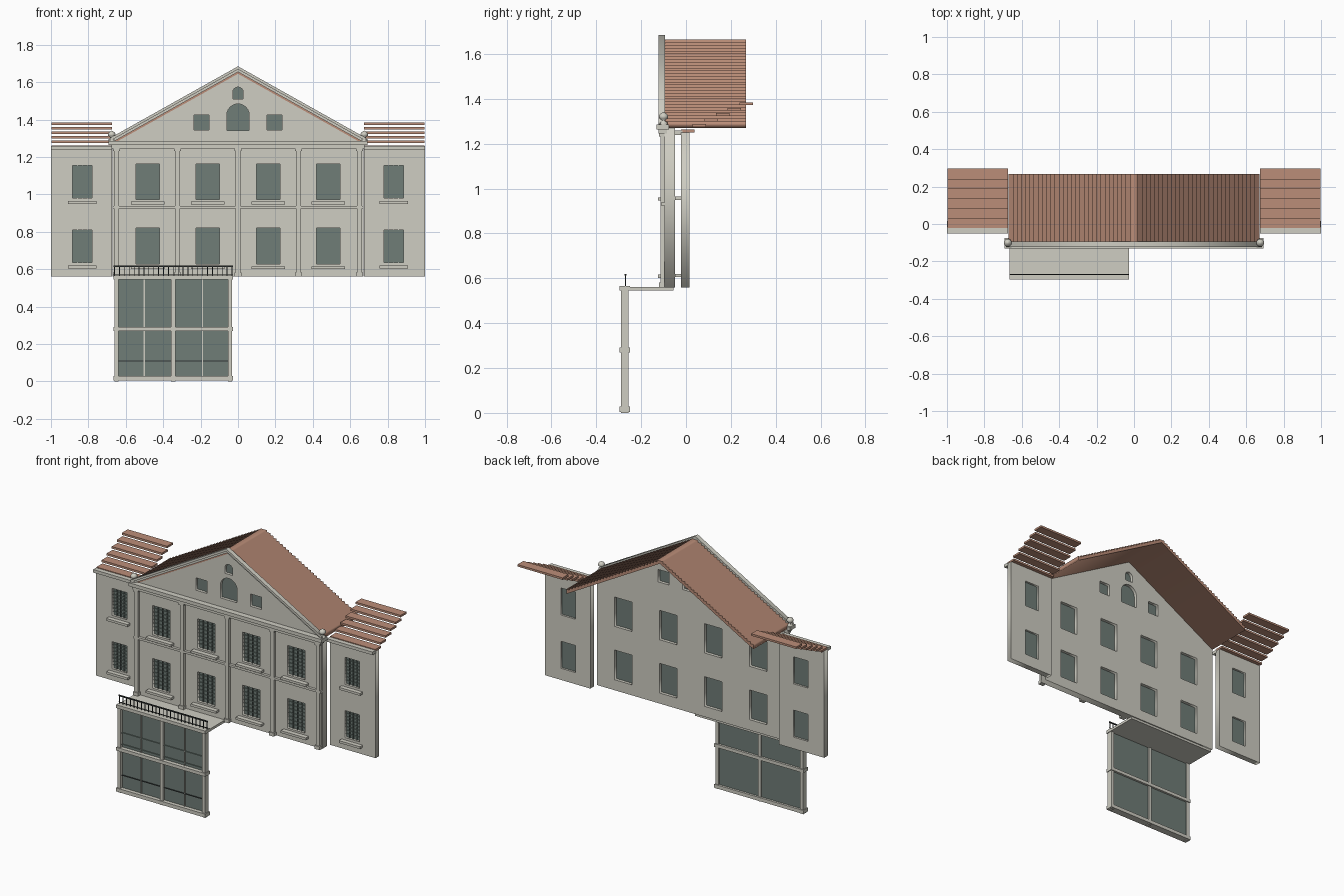
import bpy, bmesh, math
from mathutils import Matrix

if "Cube" in bpy.data.objects:
    bpy.data.objects.remove(bpy.data.objects["Cube"])


def material(name, rgb):
    m = bpy.data.materials.new(name)
    m.use_nodes = True
    m.diffuse_color = (*rgb, 1)
    m.node_tree.nodes["Principled BSDF"].inputs["Base Color"].default_value = (*rgb, 1)
    return m


STONE = material("pale stone", (0.62, 0.61, 0.54))
TILE = material("terracotta", (0.50, 0.27, 0.19))
GLASS = material("grey green glass", (0.16, 0.205, 0.185))
IRON = material("dark iron", (0.03, 0.035, 0.035))


def add_object(name, mesh, mat):
    mesh.materials.clear()
    mesh.materials.append(mat)
    ob = bpy.data.objects.new(name, mesh)
    bpy.context.scene.collection.objects.link(ob)
    return ob


def boxes(name, mat, items):
    """One object from boxes given as x0, x1, y0, y1, z0, z1."""
    bm = bmesh.new()
    for x0, x1, y0, y1, z0, z1 in items:
        place = Matrix.Translation(((x0 + x1) / 2, (y0 + y1) / 2, (z0 + z1) / 2))
        size = Matrix.Diagonal((x1 - x0, y1 - y0, z1 - z0, 1))
        bmesh.ops.create_cube(bm, size=1, matrix=place @ size)
    mesh = bpy.data.meshes.new(name)
    bm.to_mesh(mesh)
    bm.free()
    return add_object(name, mesh, mat)


def panel(name, mat, loops, y0, y1):
    """Upright plate from x-z outlines; inner outlines become holes."""
    curve = bpy.data.curves.new(name, 'CURVE')
    curve.dimensions = '2D'
    curve.fill_mode = 'BOTH'
    curve.extrude = (y1 - y0) / 2
    for loop in loops:
        sp = curve.splines.new('POLY')
        sp.points.add(len(loop) - 1)
        for p, (x, z) in zip(sp.points, loop):
            p.co = (x, z, 0, 1)
        sp.use_cyclic_u = True
    temp = bpy.data.objects.new(name + "_outline", curve)
    bpy.context.scene.collection.objects.link(temp)
    graph = bpy.context.evaluated_depsgraph_get()
    mesh = bpy.data.meshes.new_from_object(temp.evaluated_get(graph))
    bpy.data.objects.remove(temp)
    mesh.transform(Matrix.Translation((0, (y0 + y1) / 2, 0)) @ Matrix.Rotation(math.pi / 2, 4, 'X'))
    mesh.name = name
    return add_object(name, mesh, mat)


def rect(x0, x1, z0, z1):
    return [(x0, z0), (x1, z0), (x1, z1), (x0, z1)]


def arch(r, z0, spring, n=12):
    top = [(r * math.cos(math.pi * i / n), spring + r * math.sin(math.pi * i / n)) for i in range(n + 1)]
    return [(-r, z0), (r, z0)] + top


def grille(x0, x1, y, z0, z1, cols=4, rows=8):
    """Thin glazing bars over one window."""
    t = 0.002
    out = []
    for i in range(1, cols):
        x = x0 + (x1 - x0) * i / cols
        out.append((x - t, x + t, y - 0.008, y, z0, z1))
    for j in range(1, rows):
        z = z0 + (z1 - z0) * j / rows
        out.append((x0, x1, y - 0.006, y, z - t, z + t))
    return out


# Central block with gable
SLOPE = 0.56
EAVE, APEX, HALF = 1.27, 1.645, 0.67
FLOORS = [(0.628, 0.82), (0.973, 1.163)]
main_windows = [(c - 0.063, c + 0.063, z0, z1)
                for c in (-0.483, -0.161, 0.161, 0.483) for z0, z1 in FLOORS]
gable_holes = [rect(s * 0.195 - 0.04, s * 0.195 + 0.04, 1.345, 1.425) for s in (-1, 1)]
gable_holes += [arch(0.06, 1.342, 1.424), arch(0.028, 1.51, 1.546)]
outline = [(-HALF, 0.56), (HALF, 0.56), (HALF, EAVE), (0, APEX), (-HALF, EAVE)]
panel("central_wall", STONE, [outline] + [rect(*w) for w in main_windows] + gable_holes, -0.095, -0.048)
for i, hole in enumerate(gable_holes):
    panel(f"gable_glass_{i + 1}", GLASS, [hole], -0.076, -0.068)
boxes("main_glass", GLASS, [(x0, x1, -0.076, -0.068, z0, z1) for x0, x1, z0, z1 in main_windows])
boxes("main_glazing_bars", GLASS, sum([grille(x0, x1, -0.076, z0, z1) for x0, x1, z0, z1 in main_windows], []))
boxes("main_sills", STONE, [(x0 - 0.027, x1 + 0.027, -0.125, -0.09, z0 - 0.027, z0 - 0.012)
                            for x0, x1, z0, z1 in main_windows])

# Pilasters with bases and capitals, and the bands between them
pilasters = []
for c in (-0.65, -0.323, 0, 0.323, 0.65):
    pilasters += [(c - 0.013, c + 0.013, -0.114, -0.09, 0.56, 1.25),
                  (c - 0.018, c + 0.018, -0.12, -0.09, 0.56, 0.582),
                  (c - 0.018, c + 0.018, -0.12, -0.09, 1.232, 1.25)]
boxes("pilasters", STONE, pilasters)
boxes("floor_band", STONE, [(-HALF, HALF, -0.112, -0.09, 0.924, 0.938)])
boxes("main_cornice", STONE, [(-0.675, 0.675, -0.122, -0.085, 1.245, 1.264),
                              (-0.692, 0.692, -0.132, -0.075, 1.264, 1.286)])

# Raking trim of the pediment, in two steps
for name, low, high, y0 in (("raking_trim_upper", 0.024, 0.04, -0.122), ("raking_trim_lower", 0.01, 0.024, -0.113)):
    w = 0.685
    panel(name, STONE, [[(-w, APEX + low - SLOPE * w), (0, APEX + low), (w, APEX + low - SLOPE * w),
                         (w, APEX + high - SLOPE * w), (0, APEX + high), (-w, APEX + high - SLOPE * w)]],
          y0, -0.093)

# Stepped tile roof: each course steps down the slope
COURSES = 30
right = []
for i in range(COURSES):
    xa, xb = HALF * i / COURSES, HALF * (i + 1) / COURSES
    right += [(xa, APEX + 0.018 - SLOPE * xa), (xb, APEX + 0.031 - SLOPE * xb)]
left = [(-x, z) for x, z in reversed(right)]
under = [(HALF, EAVE), (0, APEX), (-HALF, EAVE)]
panel("main_roof", TILE, [left[:-1] + right + under], -0.097, 0.267)

# Corner finials
profile = [(0.018, 0), (0.018, 0.01), (0.009, 0.014), (0.009, 0.02), (0.019, 0.028),
           (0.021, 0.037), (0.016, 0.047), (0.006, 0.053), (0, 0.056)]
for side, s in (("left", 1), ("right", -1)):
    bm = bmesh.new()
    ring = [bm.verts.new((r, 0, z)) for r, z in profile]
    edges = [bm.edges.new(p) for p in zip(ring, ring[1:])]
    bmesh.ops.spin(bm, geom=ring + edges, cent=(0, 0, 0), axis=(0, 0, 1), angle=math.tau, steps=16)
    bmesh.ops.remove_doubles(bm, verts=bm.verts, dist=0.0001)
    bmesh.ops.recalc_face_normals(bm, faces=bm.faces)
    for f in bm.faces:
        f.smooth = True
    mesh = bpy.data.meshes.new("finial")
    bm.to_mesh(mesh)
    bm.free()
    add_object(f"{side}_finial", mesh, STONE).location = (s * 0.675, -0.1, 1.285)

# Side wings with windows, sills, cornice and plank roof
for side, s in (("left", 1), ("right", -1)):
    def span(a, b):
        return (a, b) if s > 0 else (-b, -a)
    wx = span(0.78, 0.885)
    wins = [(0.635, 0.81), (0.98, 1.155)]
    panel(f"{side}_wing_wall", STONE,
          [rect(*span(0.675, 1), 0.56, 1.25)] + [rect(*wx, *z) for z in wins], -0.022, 0.015)
    boxes(f"{side}_wing_glass", GLASS, [(*wx, -0.006, 0.002, *z) for z in wins])
    boxes(f"{side}_wing_glazing_bars", GLASS, sum([grille(*wx, -0.006, *z) for z in wins], []))
    boxes(f"{side}_wing_sills", STONE, [(*span(0.757, 0.908), -0.05, -0.018, z[0] - 0.03, z[0] - 0.015)
                                        for z in wins])
    boxes(f"{side}_wing_cornice", STONE, [(*span(0.675, 1), -0.052, -0.015, 1.238, 1.258)])
    planks = []
    for i in range(6):
        y, z = -0.022 + 0.052 * i, 1.25 + 0.0243 * i
        planks.append((*span(0.675, 0.998), y, y + 0.06, z, z + 0.013))
    boxes(f"{side}_wing_roof", TILE, planks)

# Glazed porch with balcony slab
PX0, PX1 = -0.665, -0.027
frame = [(PX0, PX1, -0.297, -0.25, z0, z1) for z0, z1 in ((0.005, 0.028), (0.27, 0.291), (0.545, 0.566))]
frame += [(c - 0.011, c + 0.011, -0.29, -0.256, 0, 0.56) for c in (-0.649, -0.346, -0.043)]
boxes("porch_frame", STONE, frame)
boxes("balcony_slab", STONE, [(PX0, PX1, -0.27, -0.055, 0.545, 0.561)])
boxes("porch_glass", GLASS, [(PX0 + 0.015, PX1 - 0.015, -0.272, -0.264, 0.015, 0.55)])
boxes("porch_mullions", STONE, [(c - 0.003, c + 0.003, -0.279, -0.27, 0.02, 0.55) for c in (-0.501, -0.19)])
boxes("porch_glazing_bars", GLASS, [(PX0 + 0.015, PX1 - 0.015, -0.278, -0.27, z, z + 0.006)
                                    for z in (0.305, 0.38)])
boxes("porch_door_rail", IRON, [(PX0 + 0.025, PX1 - 0.025, -0.278, -0.27, 0.107, 0.111)])

# Balcony railing
RAIL = 24
bars = [(PX0, PX1, -0.274, -0.266, 0.613, 0.62), (PX0, PX1, -0.272, -0.268, 0.573, 0.576)]
for i in range(RAIL + 1):
    x = PX0 + 0.005 + (PX1 - PX0 - 0.01) * i / RAIL
    bars.append((x - 0.002, x + 0.002, -0.272, -0.268, 0.56, 0.615))
boxes("balcony_railing", IRON, bars)
